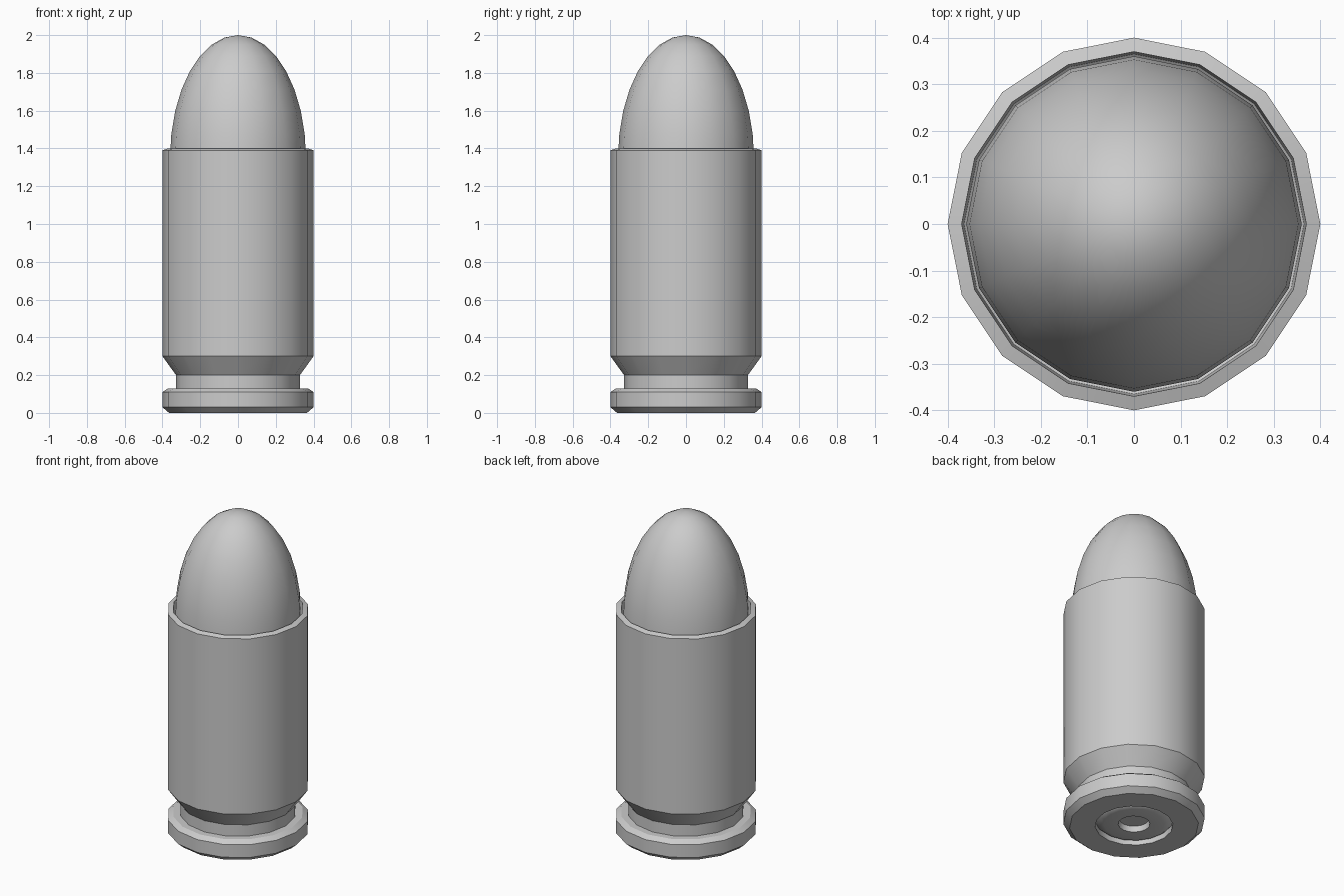
import bpy, bmesh, math

if "Cube" in bpy.data.objects:
    bpy.data.objects.remove(bpy.data.objects["Cube"])

SIDES = 16


def lathe(name, profile, angle=30):
    """Revolve (radius, height) points around z; radius 0 makes a pole."""
    bm = bmesh.new()
    rings = []
    for r, z in profile:
        if r == 0:
            rings.append([bm.verts.new((0, 0, z))] * SIDES)
        else:
            rings.append([bm.verts.new((r * math.cos(2 * math.pi * i / SIDES),
                                        r * math.sin(2 * math.pi * i / SIDES), z))
                          for i in range(SIDES)])
    for a, b in zip(rings, rings[1:]):
        for i in range(SIDES):
            j = (i + 1) % SIDES
            bm.faces.new(list(dict.fromkeys((a[i], a[j], b[j], b[i]))))
    bmesh.ops.recalc_face_normals(bm, faces=bm.faces)
    mesh = bpy.data.meshes.new(name)
    bm.to_mesh(mesh)
    bm.free()
    obj = bpy.data.objects.new(name, mesh)
    bpy.context.collection.objects.link(obj)
    bpy.ops.object.select_all(action='DESELECT')
    obj.select_set(True)
    bpy.context.view_layer.objects.active = obj
    bpy.ops.object.shade_smooth_by_angle(angle=math.radians(angle))
    return obj


# Casing: primer pocket, rim, extractor groove, body and open mouth
lathe("casing", [
    (0, 0.05), (0.22, 0.05), (0.22, 0), (0.365, 0),
    (0.40, 0.03), (0.40, 0.11), (0.37, 0.13), (0.328, 0.13),
    (0.328, 0.20), (0.40, 0.30), (0.40, 1.39), (0.37, 1.40),
    (0.365, 1.30), (0.34, 1.28), (0.34, 1.25), (0, 1.25)])

# Primer cup with firing dimple, set into the base
lathe("primer", [
    (0, 0.045), (0.085, 0.045), (0.09, 0.01), (0.17, 0.01),
    (0.20, 0.018), (0.22, 0.035), (0.22, 0.06), (0, 0.06)])

# Rounded bullet: half ellipsoid on a short straight shank
RADIUS, BASE, HEIGHT, RINGS = 0.36, 1.35, 0.65, 8
dome = [(RADIUS * math.cos(math.pi / 2 * i / RINGS),
         BASE + HEIGHT * math.sin(math.pi / 2 * i / RINGS)) for i in range(RINGS)]
lathe("bullet", [(0, 1.26), (RADIUS, 1.26)] + dome + [(0, BASE + HEIGHT)])
